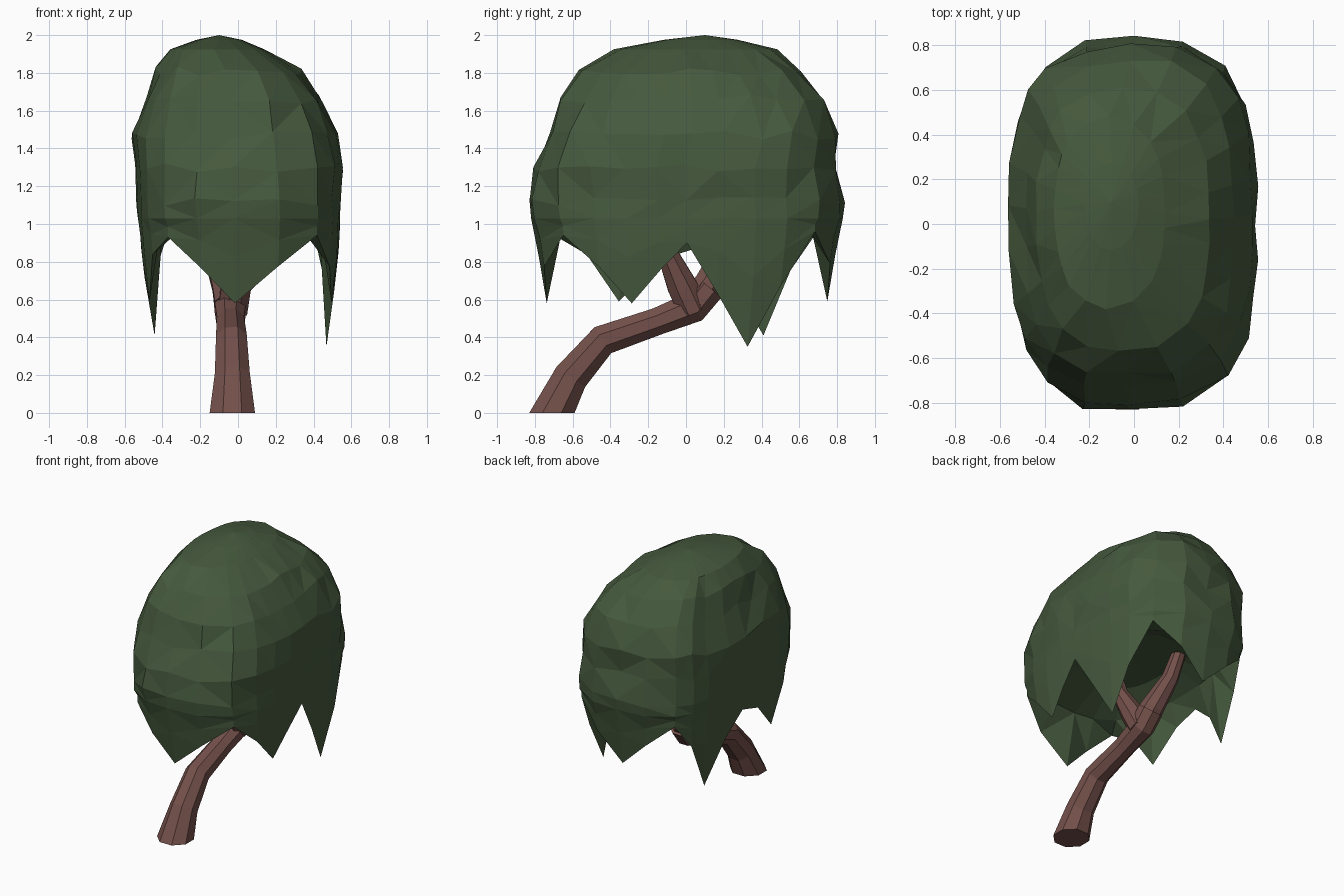
import bpy, bmesh, math, random
from mathutils import Vector

if "Cube" in bpy.data.objects:
    bpy.data.objects.remove(bpy.data.objects["Cube"])

random.seed(4)


def material(name, rgb):
    m = bpy.data.materials.new(name)
    m.diffuse_color = (*rgb, 1)
    m.use_nodes = True
    m.node_tree.nodes["Principled BSDF"].inputs["Base Color"].default_value = m.diffuse_color
    return m


GREEN = material("leaf green", (0.06, 0.1, 0.047))
BROWN = material("bark brown", (0.172, 0.08, 0.069))


def finish(bm, name, mat):
    bmesh.ops.recalc_face_normals(bm, faces=bm.faces)
    me = bpy.data.meshes.new(name)
    bm.to_mesh(me)
    bm.free()
    me.materials.append(mat)
    ob = bpy.data.objects.new(name, me)
    bpy.context.collection.objects.link(ob)
    return ob


def bridge(bm, a, b):
    n = len(a)
    for i in range(n):
        j = (i + 1) % n
        bm.faces.new((a[i], a[j], b[j], b[i]))


def outline(angle, ext, n):
    """Point on a rounded box outline with extents (x-, x+, y-, y+)."""
    c, s = math.cos(angle), math.sin(angle)
    a, b = (ext[0] + ext[1]) / 2, (ext[2] + ext[3]) / 2
    r = ((abs(c) / a) ** n + (abs(s) / b) ** n) ** (-1 / n)
    return r * c + (ext[1] - ext[0]) / 2, r * s + (ext[3] - ext[2]) / 2


# Hem of the crown: (angle in degrees, height), alternating tips and notches
HEM = [(-92, .58), (-58, .94), (-31, .58), (0, .90), (35, .35), (60, .96),
       (90, .59), (120, .94), (138, .41), (175, .87), (217, .59), (241, .93)]
columns = []
for i, (a, z) in enumerate(HEM):
    a2, z2 = HEM[(i + 1) % len(HEM)]
    a2 += 360 if a2 < a else 0
    lift = .08 if 115 < a < 230 else .015      # slimmer tufts on the left
    columns.append((math.radians(a), z))
    columns.append((math.radians((a + a2) / 2), (z + z2) / 2 + lift))

# Crown silhouette: height, extents x-, x+, y-, y+, outline squareness
RINGS = [(1.975, .22, .02, .12, .28, 2.0), (1.925, .36, .14, .38, .48, 2.3),
         (1.81, .44, .34, .58, .62, 2.6), (1.66, .49, .45, .68, .74, 2.9),
         (1.47, .56, .53, .73, .80, 3.0), (1.30, .55, .555, .815, .80, 3.1),
         (1.12, .54, .54, .84, .84, 3.1), (1.03, .53, .54, .82, .83, 3.1)]
HEM_EXT = (.52, .54, .79, .80)

bm = bmesh.new()
rings = []
for z, *ext, n in RINGS:
    ring = []
    for a, _ in columns:
        x, y = outline(a, ext, n)
        k = random.uniform(.975, 1.01) if z > 1.05 else 1
        dz = random.uniform(-.025, .025) if 1.05 < z < 1.85 else 0
        ring.append(bm.verts.new((x * k, y * k, z + dz)))
    rings.append(ring)

# Hanging tufts: half-way ring and hem, tips drawn slightly inwards
for t in (.45, 1):
    ring = []
    for a, h in columns:
        x, y = outline(a, HEM_EXT, 3.1)
        k = 1 - .18 * t * t * max(0, .95 - h)
        ring.append(bm.verts.new((x * k, y * k, 1.03 + (h - 1.03) * t)))
    rings.append(ring)

# Hollow underside
for k, z in ((.83, .97), (.5, 1.08)):
    rings.append([bm.verts.new((*[v * k for v in outline(a, HEM_EXT, 2.8)], z))
                  for a, _ in columns])
for a, b in zip(rings, rings[1:]):
    bridge(bm, a, b)
for ring, tip in ((rings[0], (-.1, .1, 2.0)), (rings[-1], (0, 0, 1.12))):
    v = bm.verts.new(tip)
    for i in range(len(ring)):
        bm.faces.new((ring[i], ring[(i + 1) % len(ring)], v))
bmesh.ops.triangulate(bm, faces=bm.faces, quad_method='SHORT_EDGE')
finish(bm, "leaf_crown", GREEN)


def limb(name, path, sides=8):
    """Faceted tube through (x, y, z, radius) points."""
    bm = bmesh.new()
    pts = [Vector(p[:3]) for p in path]
    rings = []
    for i, p in enumerate(pts):
        d = (pts[min(i + 1, len(pts) - 1)] - pts[max(i - 1, 0)]).normalized()
        if p.z == 0:
            d = Vector((0, 0, 1))
        u = Vector((1, 0, 0))
        u = (u - d * u.dot(d)).normalized()
        w = d.cross(u)
        r = path[i][3]
        rings.append([bm.verts.new(p + r * (u * math.cos(t) + w * math.sin(t)))
                      for t in (math.tau * (k + .5) / sides for k in range(sides))])
    for a, b in zip(rings, rings[1:]):
        bridge(bm, a, b)
    bm.faces.new(rings[0])
    bm.faces.new(rings[-1])
    finish(bm, name, BROWN)


# Leaning trunk and its two limbs
limb("trunk", [(-.03, -.71, 0, .13), (-.03, -.61, .19, .10),
               (-.035, -.44, .385, .088), (-.04, -.15, .485, .078),
               (-.04, .04, .56, .09), (-.05, .12, .66, .09)])
limb("back_branch", [(-.04, .04, .58, .09), (-.06, .12, .68, .085),
                     (-.14, .22, .90, .06), (-.21, .28, 1.2, .045)])
limb("front_branch", [(-.03, .04, .54, .085), (-.01, -.02, .67, .085),
                      (.04, -.10, .85, .058), (.07, -.18, 1.2, .04)])
